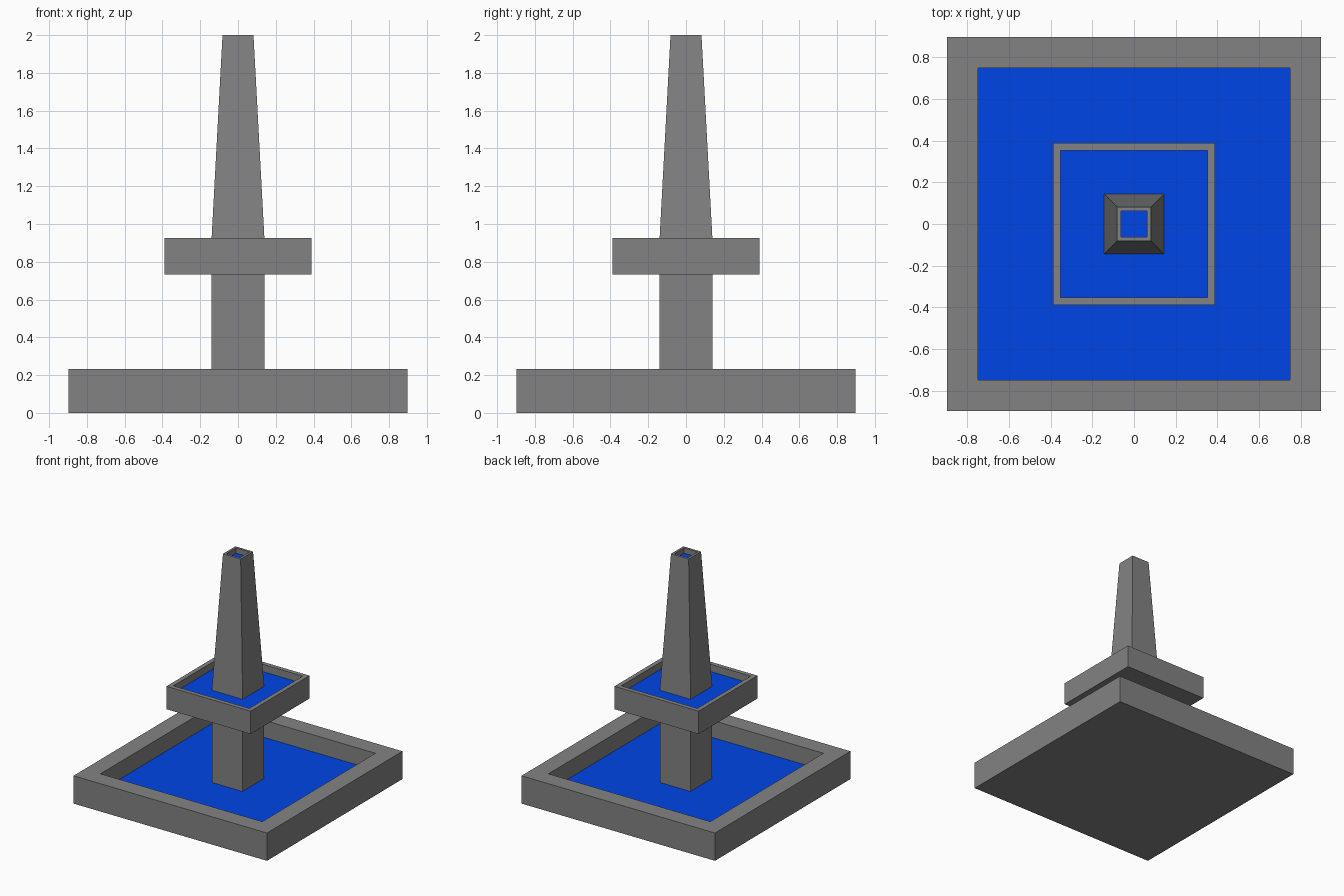
import bpy, bmesh

cube = bpy.data.objects.get("Cube")
if cube:
    bpy.data.objects.remove(cube, do_unlink=True)


def make_material(name, rgb):
    mat = bpy.data.materials.new(name)
    mat.use_nodes = True
    color = (*rgb, 1.0)
    mat.diffuse_color = color
    mat.node_tree.nodes["Principled BSDF"].inputs["Base Color"].default_value = color
    return mat


stone = make_material("grey stone", (0.226, 0.226, 0.226))
water = make_material("blue water", (0.0, 0.06, 0.8))


def square_block(name, bottom, top, z0, z1, rim=0, depth=0):
    """Square block, optionally tapered, with a water-filled recess in its top."""
    bm = bmesh.new()
    bmesh.ops.create_cube(bm, size=2)
    for v in bm.verts:
        upper = v.co.z > 0
        half = top if upper else bottom
        v.co.x *= half
        v.co.y *= half
        v.co.z = z1 if upper else z0
    if rim:
        bm.normal_update()
        lid = max(bm.faces, key=lambda f: f.normal.z)
        bmesh.ops.inset_region(bm, faces=[lid], thickness=rim, use_even_offset=True)
        # Sink the floor, keeping vertical inner walls
        floor = bmesh.ops.extrude_discrete_faces(bm, faces=[lid])["faces"][0]
        bmesh.ops.translate(bm, verts=floor.verts, vec=(0, 0, -depth))
        floor.material_index = 1
    bmesh.ops.recalc_face_normals(bm, faces=bm.faces)
    mesh = bpy.data.meshes.new(name)
    bm.to_mesh(mesh)
    bm.free()
    mesh.materials.append(stone)
    mesh.materials.append(water)
    obj = bpy.data.objects.new(name, mesh)
    bpy.context.collection.objects.link(obj)


# Large pool, pillar, raised basin and tapered spire
square_block("lower_pool", 0.897, 0.897, 0, 0.233, rim=0.147, depth=0.143)
square_block("pillar", 0.141, 0.141, 0.09, 0.733)
square_block("upper_basin", 0.39, 0.39, 0.733, 0.925, rim=0.037, depth=0.061)
square_block("spire", 0.143, 0.082, 0.864, 2.0, rim=0.019, depth=0.045)
